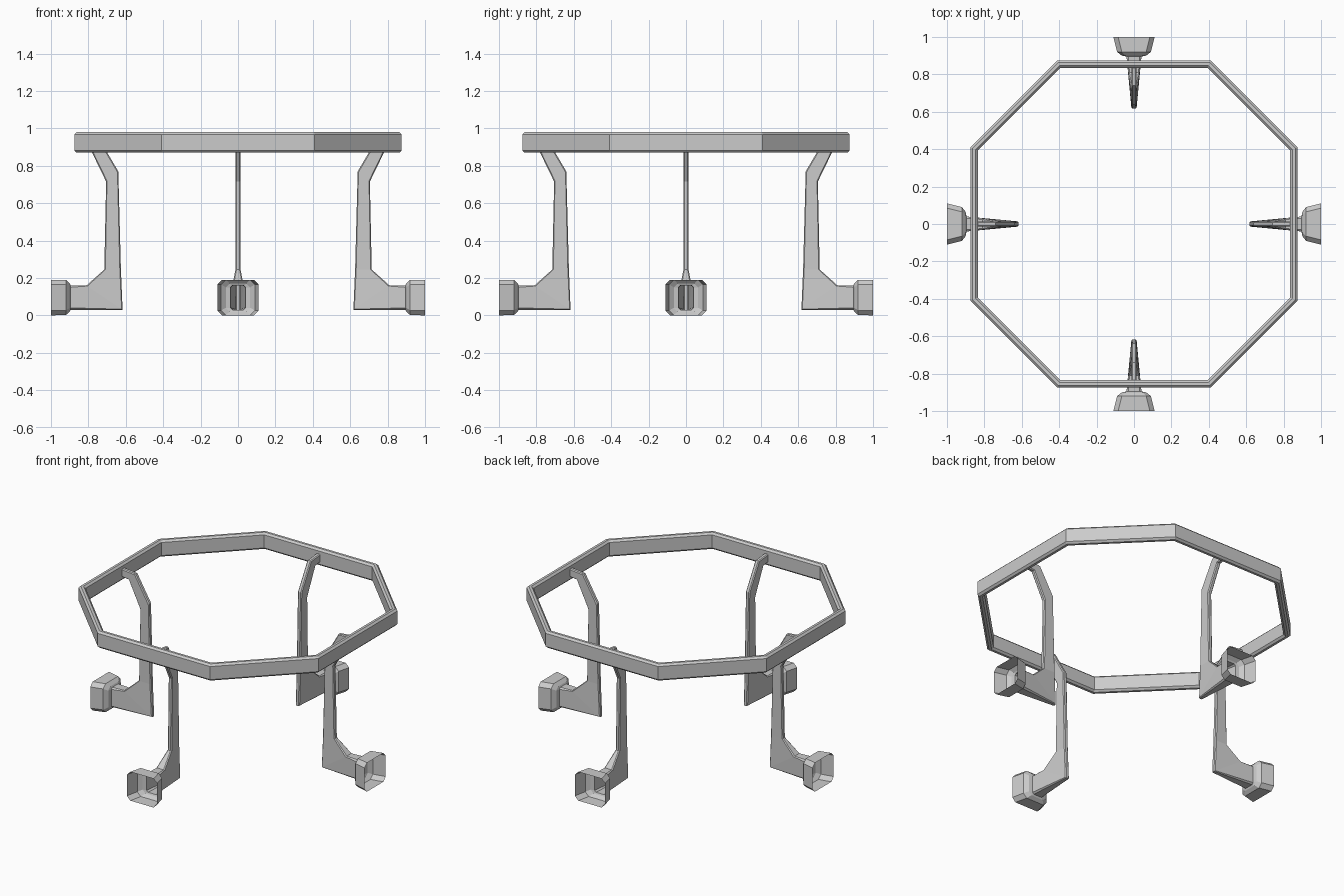
import bpy, bmesh, math
from mathutils import Vector, Matrix

cube = bpy.data.objects.get("Cube")
if cube:
    bpy.data.objects.remove(cube, do_unlink=True)

grey = bpy.data.materials.new("plain_grey")
grey.use_nodes = True
GREY = (0.6, 0.6, 0.6, 1)
grey.diffuse_color = GREY
grey.node_tree.nodes["Principled BSDF"].inputs["Base Color"].default_value = GREY


def loft(name, sections, closed=False, cap_start=False):
    """Skin a list of equal-sized loops of points into one flat-shaded object."""
    bm = bmesh.new()
    loops = [[bm.verts.new(p) for p in s] for s in sections]
    count = len(loops[0])
    pairs = list(zip(loops, loops[1:]))
    if closed:
        pairs.append((loops[-1], loops[0]))
    for a, b in pairs:
        for i in range(count):
            j = (i + 1) % count
            bm.faces.new((a[i], a[j], b[j], b[i]))
    if cap_start:
        bm.faces.new(loops[0][::-1])
    bmesh.ops.recalc_face_normals(bm, faces=bm.faces)
    mesh = bpy.data.meshes.new(name)
    bm.to_mesh(mesh)
    bm.free()
    mesh.materials.append(grey)
    obj = bpy.data.objects.new(name, mesh)
    bpy.context.collection.objects.link(obj)
    return obj


# Octagonal top ring: bevelled bar section, mitred at the corners
HALF, SIDE, WIDTH, LOW, HIGH, BEVEL = 0.875, 0.41, 0.04, 0.87, 0.98, 0.012
bar = [(0, LOW + BEVEL), (BEVEL, LOW), (WIDTH - BEVEL, LOW), (WIDTH, LOW + BEVEL),
       (WIDTH, HIGH - BEVEL), (WIDTH - BEVEL, HIGH), (BEVEL, HIGH), (0, HIGH - BEVEL)]
ring = []
for quarter in range(4):
    turn = Matrix.Rotation(quarter * math.pi / 2, 3, 'Z')
    for sign in (-1, 1):
        ring.append([turn @ Vector((HALF - d, sign * (SIDE - d * math.tan(math.pi / 8)), z))
                     for d, z in bar])
loft("top_ring", ring, closed=True)


def section(inner, outer, w_in, w_out, chamfer):
    """Chamfered four-sided section between two points (radius, height)."""
    a, b = Vector((inner[0], 0, inner[1])), Vector((outer[0], 0, outer[1]))
    step = (b - a).normalized() * chamfer
    side = Vector((0, 1, 0))
    c = chamfer
    right = [a + side * (w_in - c), a + step + side * w_in,
             b - step + side * w_out, b + side * (w_out - c)]
    left = [Vector((p.x, -p.y, p.z)) for p in reversed(right)]
    return right + left


# Bracket: hooked arm, upright, splayed foot and flared open socket
stations = [
    ((0.84, 0.95), (0.84, 0.895), 0.014, 0.014, 0.006),
    ((0.74, 0.94), (0.79, 0.89), 0.014, 0.014, 0.006),
    ((0.64, 0.77), (0.705, 0.715), 0.014, 0.014, 0.006),
    ((0.626, 0.245), (0.715, 0.245), 0.014, 0.014, 0.006),
    ((0.617, 0.03), (0.81, 0.16), 0.014, 0.03, 0.006),
    ((0.895, 0.03), (0.895, 0.16), 0.04, 0.04, 0.01),
    ((0.9, 0.02), (0.9, 0.17), 0.065, 0.065, 0.02),
    ((0.92, 0.002), (0.92, 0.19), 0.09, 0.09, 0.025),
    ((1.0, 0.0), (1.0, 0.19), 0.11, 0.11, 0.025),
]
profile = [section(*s) for s in stations]
for i, place in enumerate(("left", "back", "right", "front")):
    turn = Matrix.Rotation(i * math.pi / 2, 3, 'Z')
    loft(place + "_bracket", [[turn @ p for p in s] for s in profile], cap_start=True)
